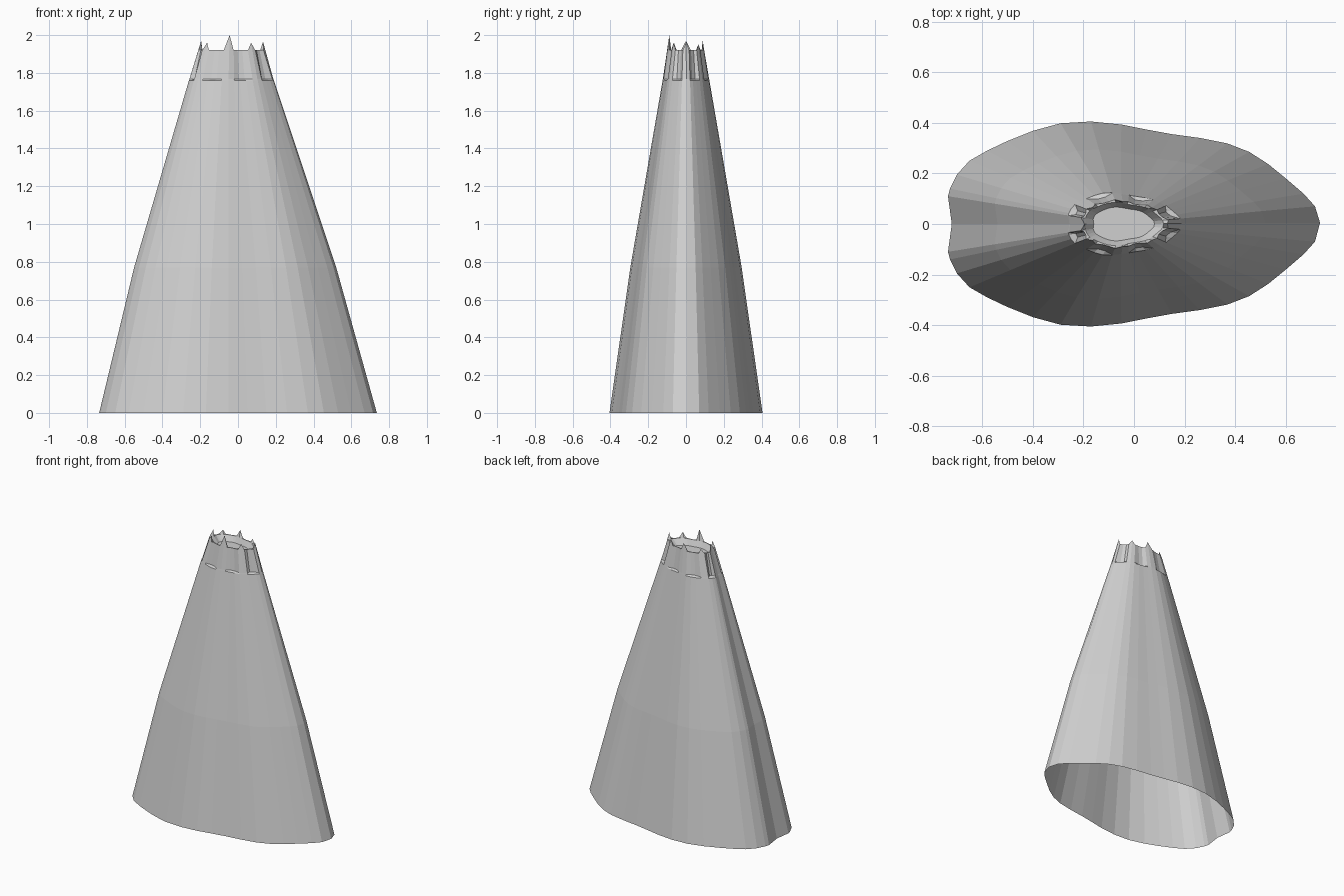
import bpy
import bmesh

if "Cube" in bpy.data.objects:
    bpy.data.objects.remove(bpy.data.objects["Cube"])

stone = bpy.data.materials.new("pale grey stone")
stone.diffuse_color = (0.63, 0.63, 0.63, 1)
stone.use_nodes = True
stone.node_tree.nodes["Principled BSDF"].inputs["Base Color"].default_value = stone.diffuse_color

# Half of the footprint, from the right tip round the back to the left end
half = [(0.735, 0.005), (0.715, 0.07), (0.67, 0.12), (0.60, 0.18), (0.53, 0.237),
        (0.455, 0.285), (0.37, 0.318), (0.26, 0.34), (0.15, 0.355), (0.05, 0.373),
        (-0.05, 0.393), (-0.17, 0.405), (-0.29, 0.398), (-0.40, 0.368), (-0.50, 0.328),
        (-0.58, 0.29), (-0.65, 0.25), (-0.70, 0.195), (-0.727, 0.14), (-0.735, 0.11),
        (-0.72, 0.0)]
outline = half + [(x, -y) for x, y in half[-2:0:-1]]
count = len(outline)

# Height of the eight crown spikes, one every five points from the right tip
spikes = [1.965, 1.95, 1.97, 1.95, 1.97, 1.96, 2.0, 1.96]


def add_ring(bm, rule):
    """rule(i) gives scale, centre x and height for outline point i"""
    ring = []
    for i, (x, y) in enumerate(outline):
        s, cx, z = rule(i)
        ring.append(bm.verts.new((x * s + cx, y * s, z)))
    return ring


def bridge(bm, low, high):
    for i in range(count):
        j = (i + 1) % count
        bm.faces.new((low[i], low[j], high[j], high[i]))


def finish(bm, name):
    mesh = bpy.data.meshes.new(name)
    bm.to_mesh(mesh)
    bm.free()
    mesh.materials.append(stone)
    bpy.context.collection.objects.link(bpy.data.objects.new(name, mesh))


def crown_base(i):
    notch = i % 5 in (2, 3)
    return (0.268 if notch else 0.302), -0.035, 1.768


def crown_top(i):
    if i % 5 == 0:
        return 0.225, -0.033, spikes[i // 5]
    notch = i % 5 in (2, 3)
    return (0.222 if notch else 0.238), -0.035, 1.92


# Tapered hollow body, open underneath
bm = bmesh.new()
rings = [add_ring(bm, lambda i, r=r: r) for r in
         ((1, 0, 0), (0.728, -0.015, 0.77), (0.306, -0.035, 1.76))]
for low, high in zip(rings, rings[1:]):
    bridge(bm, low, high)
finish(bm, "tapered_body")

# Jagged crown with notches, an inner lip and a sunken floor
bm = bmesh.new()
rings = [add_ring(bm, rule) for rule in
         (lambda i: (0.306, -0.035, 1.76), crown_base, crown_top,
          lambda i: (0.21, -0.037, 1.92), lambda i: (0.165, -0.04, 1.88))]
for low, high in zip(rings, rings[1:]):
    bridge(bm, low, high)
bm.faces.new(rings[-1])
finish(bm, "jagged_crown")
